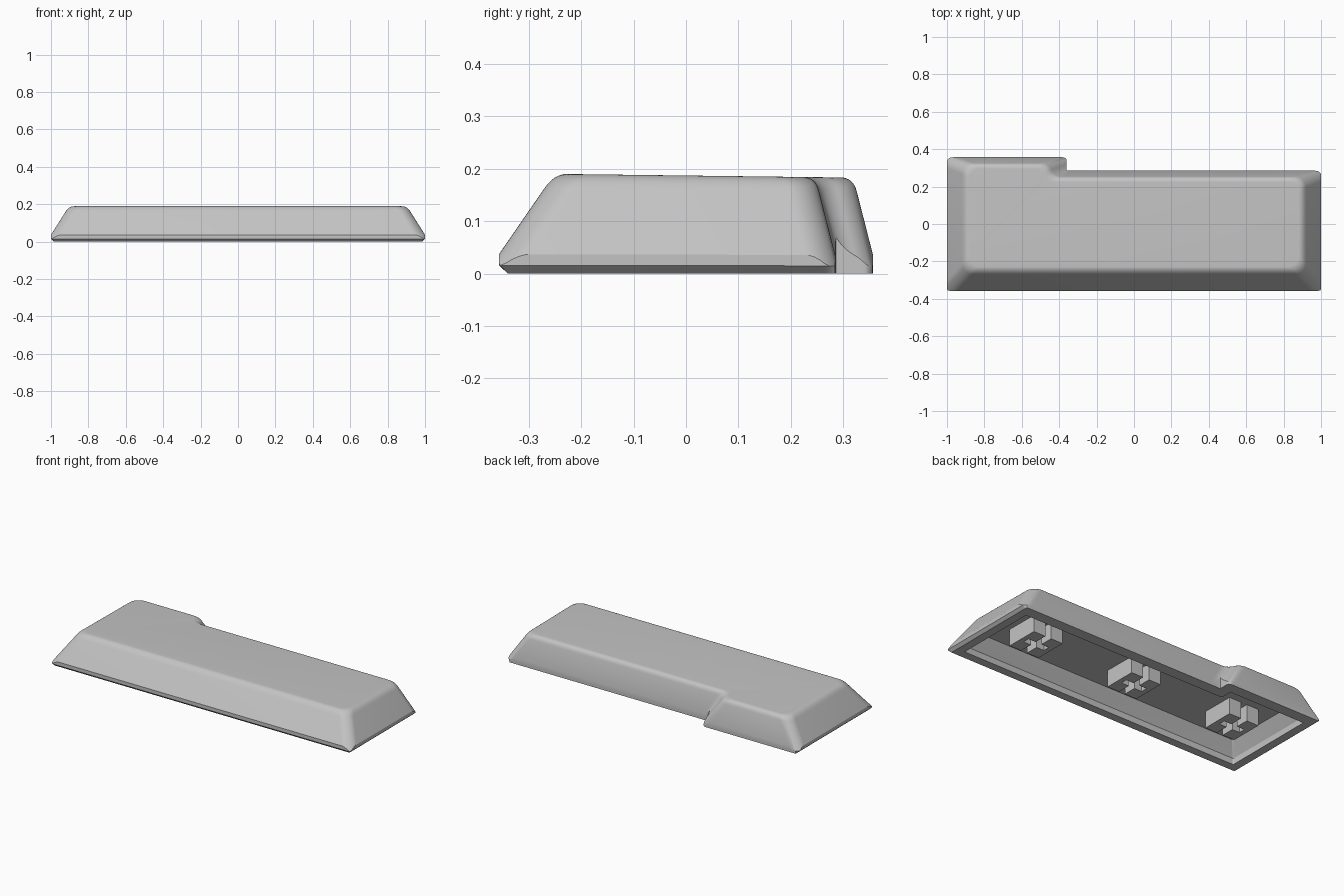
import bpy, bmesh, math

if "Cube" in bpy.data.objects:
    bpy.data.objects.remove(bpy.data.objects["Cube"], do_unlink=True)

gray = bpy.data.materials.new("matte_gray")
gray.use_nodes = True
gray.diffuse_color = (0.55, 0.55, 0.55, 1)
bsdf = gray.node_tree.nodes["Principled BSDF"]
bsdf.inputs["Base Color"].default_value = gray.diffuse_color
bsdf.inputs["Roughness"].default_value = 0.6

# Footprint limits and the heights of chamfer, shoulder, edge rounding and top
HALF_X, HALF_Y, NOTCH_X, NOTCH_Y = 1.0, 0.357, -0.36, 0.285
CHAMFER, SHOULDER, ROUND, TOP = 0.015, 0.036, 0.16, 0.187
CEILING, WALL = 0.11, 0.067
RADIUS = 0.058
ARC_STEPS = 10


def tilt(y, z):
    """Top falls slightly towards the back."""
    return z - 0.0125 * y * z / TOP


def outline(z, inset, r):
    """Rounded L-shaped section of the tapered body at height z."""
    k = z - SHOULDER
    side = HALF_X - 0.64 * k - inset
    front = -HALF_Y + 0.7 * k + inset
    back = HALF_Y - 0.25 * k - inset
    notch_y = NOTCH_Y - 0.25 * k - inset
    notch_x = NOTCH_X - 0.64 * k - inset
    # the two step fillets meet halfway in an S-curve
    bend = math.degrees(math.acos(max(0, 1 - (back - notch_y) / 2 / r)))
    reach = r * math.sin(math.radians(bend))
    # fillet centre x, y, start angle, sweep
    arcs = [
        (r - side, front + r, 180, 90),
        (side - r, front + r, 270, 90),
        (side - r, notch_y - r, 0, 90),
        (notch_x + reach, notch_y + r, 270, -bend),
        (notch_x - reach, back - r, 90 - bend, bend),
        (r - side, back - r, 90, 90),
    ]
    points = []
    for x, y, start, sweep in arcs:
        for i in range(ARC_STEPS + 1):
            a = math.radians(start + sweep * i / ARC_STEPS)
            points.append((x + r * math.cos(a), y + r * math.sin(a)))
    return points


def clamp(x, y, trim=0.0):
    """Keep a point inside the upright footprint; trim narrows front and sides."""
    x = max(-HALF_X + trim, min(HALF_X - trim, x))
    y = max(-HALF_Y + trim, min(HALF_Y, y))
    if x > NOTCH_X and y > NOTCH_Y:
        if x - NOTCH_X < y - NOTCH_Y:
            x = NOTCH_X
        else:
            y = NOTCH_Y
    return x, y


def crease_point(i):
    """Lowest point of column i where the tapered body meets the footprint."""
    low, high = CHAMFER, ROUND
    for _ in range(16):
        mid = (low + high) / 2
        p = outline(mid, 0, RADIUS)[i]
        if math.dist(p, clamp(*p)) < 1e-6:
            high = mid
        else:
            low = mid
    return (*clamp(*outline(low, 0, RADIUS)[i]), low)


def finish(bm, name):
    bmesh.ops.remove_doubles(bm, verts=bm.verts, dist=5e-5)
    bmesh.ops.recalc_face_normals(bm, faces=bm.faces)
    mesh = bpy.data.meshes.new(name)
    bm.to_mesh(mesh)
    bm.free()
    mesh.materials.append(gray)
    obj = bpy.data.objects.new(name, mesh)
    bpy.context.collection.objects.link(obj)
    return obj


# Hollow shell: ceiling, inner walls, rim, chamfer, outer walls, rounded top edge
bm = bmesh.new()
rings = []


def add_ring(points):
    rings.append([bm.verts.new((x, y, tilt(y, z))) for x, y, z in points])


def at_height(points, z):
    return [(p[0], p[1], z) for p in points]


inner = outline(SHOULDER, WALL, 0.006)
crease = [crease_point(i) for i in range(len(inner))]
add_ring(at_height(outline(CEILING, WALL, 0.006), CEILING))
add_ring(at_height(inner, SHOULDER))
add_ring(at_height(inner, 0))
add_ring([(*clamp(x, y, 0.017), 0) for x, y, z in crease])
add_ring(at_height(crease, CHAMFER))
add_ring(crease)
for i in range(9):
    t = i / 8
    z = ROUND * (1 - t) ** 2 + TOP * (1 - (1 - t) ** 2)
    add_ring(at_height(outline(z, 0.024 * t * t, RADIUS), z))

for a, b in zip(rings, rings[1:]):
    for i in range(len(a)):
        j = (i + 1) % len(a)
        bm.faces.new((a[i], a[j], b[j], b[i]))
bm.faces.new(rings[0])
bm.faces.new(rings[-1])
shell = finish(bm, "cap_shell")
bpy.context.view_layer.objects.active = shell
shell.select_set(True)
bpy.ops.object.shade_smooth_by_angle(angle=math.radians(30))
shell.select_set(False)


# Three square stems, each split by a cross-shaped slot
def stem(name, cx):
    half, slot, arm = 0.1, 0.02, 0.07
    profile = [(slot, -half), (half, -half), (half, half), (slot, half),
               (slot, slot), (arm, slot), (arm, -slot), (slot, -slot)]
    bm = bmesh.new()
    for sign in (-1, 1):
        face = bm.faces.new([bm.verts.new((cx + sign * x, y, 0.01)) for x, y in profile])
        grown = bmesh.ops.extrude_face_region(bm, geom=[face], use_keep_orig=True)
        verts = [g for g in grown["geom"] if isinstance(g, bmesh.types.BMVert)]
        bmesh.ops.translate(bm, verts=verts, vec=(0, 0, CEILING))
    finish(bm, name)


for name, cx in (("right_stem", -0.68), ("middle_stem", 0), ("left_stem", 0.68)):
    stem(name, cx)
